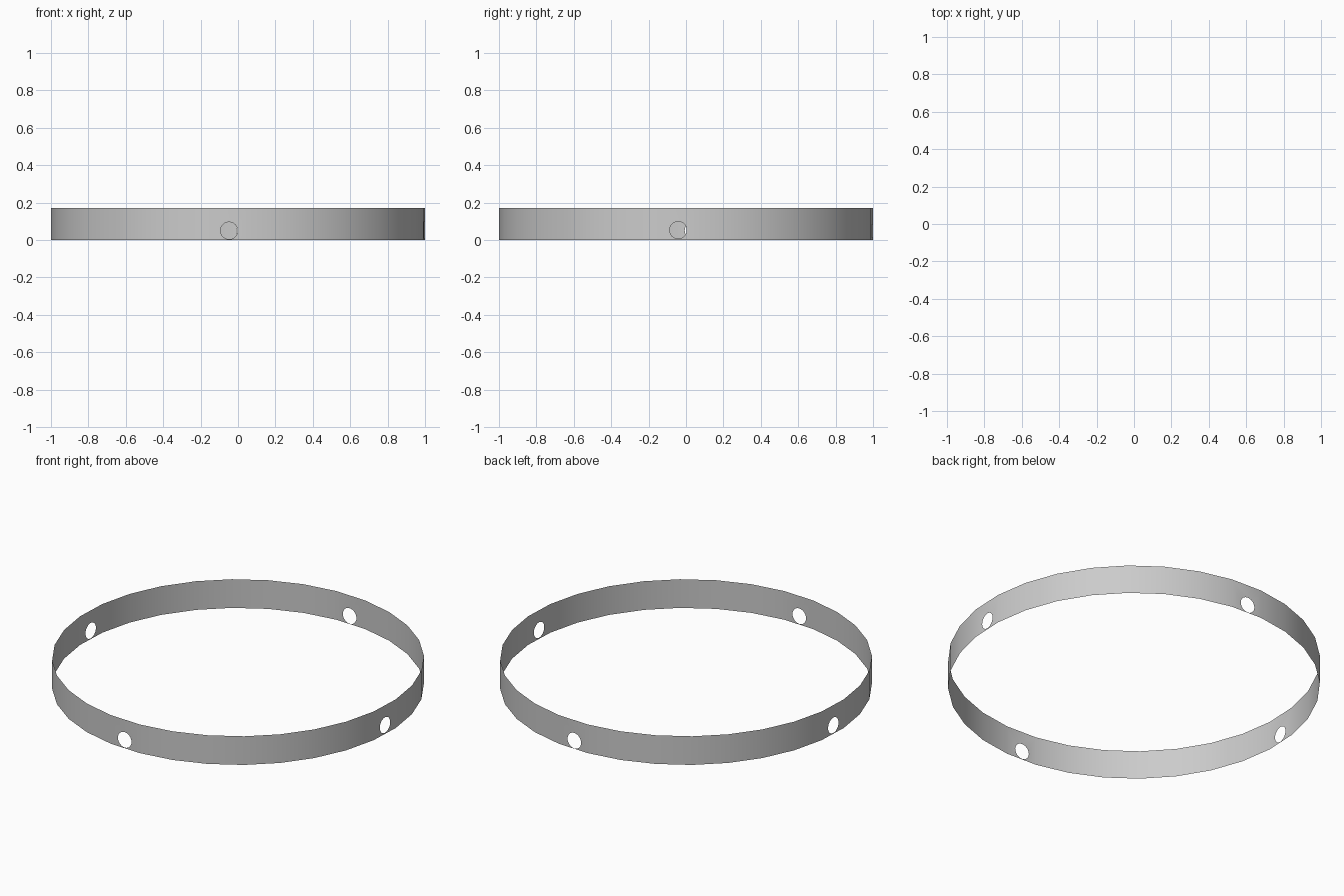
import bpy, bmesh, math
from mathutils import Vector

if "Cube" in bpy.data.objects:
    bpy.data.objects.remove(bpy.data.objects["Cube"])

SIDES, HEIGHT, HOLE_R, HOLE_SIDES = 32, 0.17, 0.046, 24
STEP = 2 * math.pi / SIDES
START = math.radians(3.1) - STEP          # first panel faces +x

# Panel index -> (sideways offset, height) of its round hole: right, back, left, front
HOLES = {0: (0.002, 0.053), 8: (0.007, 0.048), 16: (0.005, 0.05), 24: (-0.004, 0.05)}

bm = bmesh.new()


def ring(z):
    return [bm.verts.new((math.cos(START + i * STEP), math.sin(START + i * STEP), z))
            for i in range(SIDES)]


def pierced_panel(bl, br, tr, tl, offset, z):
    """Flat panel with a round hole, made of a lower and an upper half."""
    mid = (bl.co + br.co) / 2
    along = (br.co - bl.co).normalized()
    rim = []
    for k in range(HOLE_SIDES):
        a = 2 * math.pi * k / HOLE_SIDES
        p = mid + along * (offset + HOLE_R * math.cos(a))
        rim.append(bm.verts.new(p + Vector((0, 0, z + HOLE_R * math.sin(a)))))
    half = HOLE_SIDES // 2
    upper, lower = rim[:half + 1], rim[half:] + rim[:1]
    bm.faces.new([bl, br] + lower[::-1])
    bm.faces.new([br, tr, tl, bl] + upper[::-1])


# Thin open band
bottom, top = ring(0), ring(HEIGHT)
for i in range(SIDES):
    j = (i + 1) % SIDES
    corners = (bottom[i], bottom[j], top[j], top[i])
    if i in HOLES:
        pierced_panel(*corners, *HOLES[i])
    else:
        bm.faces.new(corners)

for f in bm.faces:
    f.smooth = True
mesh = bpy.data.meshes.new("ring_band")
bm.to_mesh(mesh)
bm.free()
band = bpy.data.objects.new("ring_band", mesh)
bpy.context.collection.objects.link(band)
